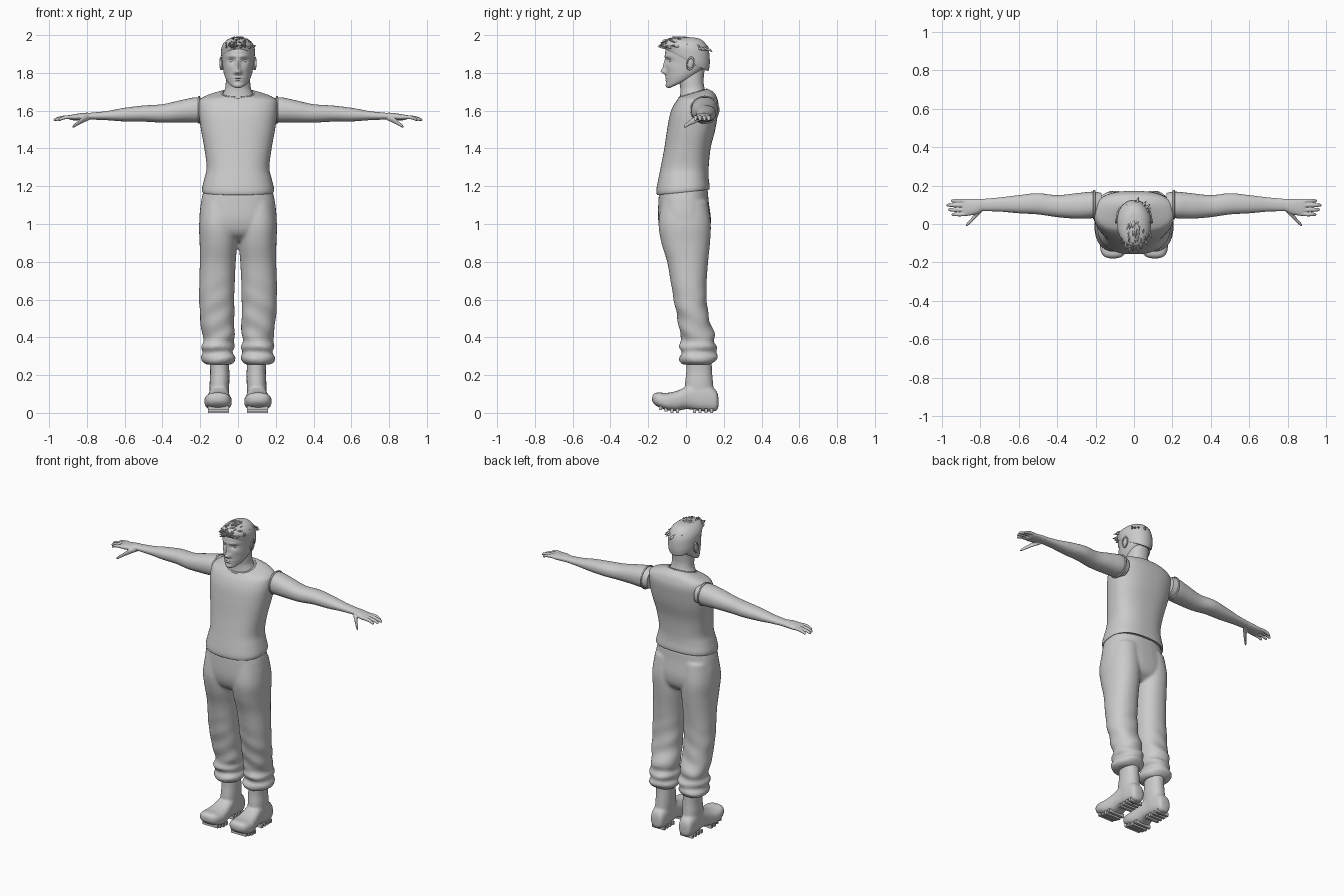
import bpy, bmesh, math, random
from math import cos, sin, pi, exp
from mathutils import Vector, Matrix

if "Cube" in bpy.data.objects:
    bpy.data.objects.remove(bpy.data.objects["Cube"])

random.seed(4)


def catmull(p, t):
    """Smoothly interpolate a list of equal-length tuples at parameter t."""
    i = min(int(t), len(p) - 2)
    f = t - i
    a, b, c, d = p[max(i - 1, 0)], p[i], p[i + 1], p[min(i + 2, len(p) - 1)]
    return [0.5 * (2 * q + (r - o) * f + (2 * o - 5 * q + 4 * r - s) * f * f
                   + (3 * q - o - 3 * r + s) * f ** 3) for o, q, r, s in zip(a, b, c, d)]


def loft(bm, secs, axis='z', n=48, steps=6, p=2.2, taper=0):
    """Skin superellipse rings (pos, a0, a1, b0, b1[, tilt]) stacked along an axis."""
    secs = [tuple(s) + (0,) * (6 - len(s)) for s in secs]
    rings = []
    for k in range((len(secs) - 1) * steps + 1):
        t, a0, a1, b0, b1, tilt = catmull(secs, k / steps)
        ring = []
        for j in range(n):
            c, s = cos(2 * pi * j / n), sin(2 * pi * j / n)
            u = math.copysign(abs(c) ** (2 / p), c) * (1 + taper * s)
            v = math.copysign(abs(s) ** (2 / p), s)
            a = (a0 + a1) / 2 + u * (a1 - a0) / 2
            b = (b0 + b1) / 2 + v * (b1 - b0) / 2
            w = t + tilt * v * (b1 - b0) / 2
            co = {'z': (a, b, w), 'x': (w, a, b), 'y': (a, w, b)}[axis]
            ring.append(bm.verts.new(co))
        rings.append(ring)
    for r, q in zip(rings, rings[1:]):
        for j in range(n):
            bm.faces.new((r[j], r[(j + 1) % n], q[(j + 1) % n], q[j]))
    bm.faces.new(rings[0])
    bm.faces.new(rings[-1])


def finish(bm, name, voxel=0, mirror=False, smooth=3):
    """Turn a bmesh into an object, optionally fused by remesh and mirrored in x."""
    bmesh.ops.recalc_face_normals(bm, faces=bm.faces)
    me = bpy.data.meshes.new(name)
    bm.to_mesh(me)
    bm.free()
    for f in me.polygons:
        f.use_smooth = True
    me.set_sharp_from_angle(angle=math.radians(50))
    ob = bpy.data.objects.new(name, me)
    bpy.context.collection.objects.link(ob)
    if voxel:
        m = ob.modifiers.new("fuse", 'REMESH')
        m.mode, m.voxel_size, m.use_smooth_shade = 'VOXEL', voxel, True
        m = ob.modifiers.new("soften", 'SMOOTH')
        m.iterations = smooth
    if mirror:
        ob.modifiers.new("mirror", 'MIRROR').use_mirror_merge = False
    return ob


def sym(z, h, y0, y1, tilt=0):
    return (z, -h, h, y0, y1, tilt)


def torus(name, loc, rot, scale, minor, mirror=False):
    bpy.ops.mesh.primitive_torus_add(major_segments=48, minor_segments=8, major_radius=1,
                                     minor_radius=minor)
    ob = bpy.context.object
    ob.name = name
    ob.data.transform(Matrix.LocRotScale(Vector(loc), rot, Vector(scale)))
    bpy.ops.object.shade_smooth()
    if mirror:
        ob.modifiers.new("mirror", 'MIRROR').use_mirror_merge = False


# Sleeveless shirt with trims
bm = bmesh.new()
loft(bm, [sym(1.176, .178, -.144, .115, .1), sym(1.168, .187, -.153, .123, .1),
          sym(1.19, .19, -.157, .125, .08), sym(1.24, .178, -.147, .12, .03),
          sym(1.30, .166, -.134, .12), sym(1.40, .178, -.115, .13),
          sym(1.50, .196, -.10, .155), sym(1.58, .207, -.085, .168),
          sym(1.63, .209, -.065, .172), sym(1.66, .2, -.048, .165, .05),
          sym(1.68, .16, -.04, .15, .15), sym(1.692, .1, -.038, .118, .28),
          sym(1.69, .08, -.03, .105, .3)], n=64, steps=5, p=2.45, taper=.03)
finish(bm, "shirt")
rx = Matrix.Rotation(.29, 3, 'X').to_quaternion()
ry = Matrix.Rotation(pi / 2, 3, 'Y').to_quaternion()
torus("collar_trim", (0, .038, 1.69), rx, (.086, .077, .08), .07)
torus("armhole_trim", (.207, .1, 1.605), ry, (.07, .073, .09), .06, True)

# Trousers: hips and both legs fused, with bunched cuffs
bm = bmesh.new()
loft(bm, [sym(1.185, .18, -.14, .115), sym(1.12, .195, -.146, .12), sym(1.02, .204, -.147, .132),
          sym(.95, .18, -.125, .118), sym(.908, .09, -.07, .07)], p=2.4)
leg = [(1.12, .0, .19, -.13, .115), (1.0, .002, .206, -.145, .131), (.9, .004, .203, -.13, .127),
       (.8, .012, .202, -.10, .117), (.7, .017, .205, -.082, .11), (.6, .02, .206, -.065, .11),
       (.5, .02, .2, -.045, .122), (.42, .018, .19, -.032, .15), (.38, .025, .184, -.024, .15),
       (.35, .016, .194, -.036, .165), (.32, .027, .184, -.024, .157), (.295, .014, .196, -.037, .168),
       (.27, .022, .19, -.03, .152), (.255, .04, .165, -.01, .13)]
for s in (1, -1):
    loft(bm, [(z, s * a, s * b, c, d) for z, a, b, c, d in leg])
# creases deepen towards the ankle
for v in bm.verts:
    k = max(0, min(1, (.75 - v.co.z) / .35))
    v.co.y += .004 * k * sin(55 * v.co.z + 30 * abs(v.co.x))
    v.co.x += .003 * k * sin(48 * v.co.z + 25 * v.co.y)
finish(bm, "trousers", voxel=.009, smooth=2)

# Boots with upturned toes
bm = bmesh.new()
loft(bm, [(.3, .048, .152, .003, .135), (.22, .046, .147, .002, .138), (.16, .046, .15, -.005, .143),
          (.08, .05, .15, -.01, .15)])
loft(bm, [(.172, .08, .12, .035, .08), (.158, .06, .143, .01, .12), (.1, .05, .152, .008, .16),
          (.05, .05, .152, .014, .16), (0, .045, .157, .02, .138), (-.05, .038, .168, .01, .116),
          (-.1, .033, .178, .014, .106), (-.145, .042, .172, .03, .108), (-.168, .06, .156, .046, .103),
          (-.179, .088, .13, .062, .088)], axis='y', p=2.6)
finish(bm, "boots", voxel=.007, mirror=True)

# Sole treads
bm = bmesh.new()
for i in range(10):
    y = -.135 + i * .03
    if -.02 < y < .03:
        continue
    z = .011 + max(0, -.08 - y) * .28
    w = .045 if y > 0 else .055
    bmesh.ops.create_cube(bm, size=1, matrix=Matrix.LocRotScale(
        Vector((.103, y, z)), None, Vector((2 * w, .016, .022))))
finish(bm, "sole_treads", mirror=True)

# Arms
bm = bmesh.new()
loft(bm, [(.17, .038, .162, 1.545, 1.66), (.22, .03, .168, 1.538, 1.671), (.30, .028, .16, 1.538, 1.656),
          (.40, .036, .15, 1.537, 1.634), (.50, .05, .16, 1.542, 1.627), (.60, .056, .15, 1.543, 1.615),
          (.70, .065, .138, 1.55, 1.597), (.79, .067, .13, 1.553, 1.588)], axis='x')
finish(bm, "arms", mirror=True)

# Hands: palm, fingers and thumb fused
bm = bmesh.new()
loft(bm, [(.765, .071, .128, 1.556, 1.586), (.79, .066, .131, 1.552, 1.589), (.82, .052, .131, 1.55, 1.588),
          (.87, .042, .131, 1.549, 1.581), (.892, .047, .127, 1.553, 1.576)], axis='x', n=32)


def finger(path):
    loft(bm, [(x, y - r, y + r, z - r, z + r) for x, y, z, r in path], axis='x', n=16, steps=5)


for y, tip in ((.05, .95), (.074, .968), (.098, .976), (.121, .953)):
    finger([(.86, y * .9 + .009, 1.566, .010), (.90, y, 1.566, .0102), ((.9 + tip) / 2, y, 1.562, .0095),
            (tip - .007, y, 1.553, .0078), (tip, y, 1.551, .003)])
finger([(.785, .085, 1.565, .014), (.82, .05, 1.552, .016), (.848, .018, 1.533, .0115),
        (.868, -.002, 1.52, .009), (.876, -.009, 1.514, .003)])
finish(bm, "hands", voxel=.0036, mirror=True, smooth=2)

# Neck
bm = bmesh.new()
loft(bm, [sym(1.65, .095, -.035, .12), sym(1.69, .08, -.03, .108), sym(1.72, .068, -.03, .098),
          sym(1.76, .064, -.035, .093), sym(1.83, .06, -.03, .1)])
finish(bm, "neck")

# Head, with facial features pushed out of the front as soft bumps (x, z, width, height, depth)
bm = bmesh.new()
loft(bm, [sym(1.748, .03, -.08, .03, .5), sym(1.758, .056, -.098, .065, .42), sym(1.785, .071, -.103, .088, .3),
          sym(1.815, .078, -.105, .104, .15), sym(1.85, .082, -.106, .114), sym(1.89, .085, -.11, .118),
          sym(1.92, .084, -.108, .115), sym(1.95, .073, -.095, .102), sym(1.975, .05, -.06, .075),
          sym(1.983, .015, -.02, .035)], n=96, steps=10, p=2.15, taper=.12)
bumps = [(0, 1.808, .011, .011, .022), (0, 1.838, .008, .022, .015), (.013, 1.802, .006, .007, .010),
         (.03, 1.888, .02, .007, .005), (.033, 1.865, .014, .010, -.011), (0, 1.773, .019, .004, .006),
         (0, 1.761, .015, .004, .006), (0, 1.767, .021, .002, -.004), (0, 1.733, .017, .010, .007),
         (.05, 1.83, .016, .015, .004)]
for v in bm.verts:
    if v.co.y < -.02:
        x, z = abs(v.co.x), v.co.z
        v.co.y -= sum(d * exp(-((x - bx) / w) ** 2 / 2 - ((z - bz) / h) ** 2 / 2)
                      for bx, bz, w, h, d in bumps)
finish(bm, "head")

# Eyes
bm = bmesh.new()
bmesh.ops.create_uvsphere(bm, u_segments=20, v_segments=12, radius=.0145,
                          matrix=Matrix.Translation((.033, -.075, 1.865)))
finish(bm, "eyes", mirror=True)

# Ears: flattened shell plus rim
tilt = Matrix.Rotation(-.2, 3, 'X') @ Matrix.Rotation(.2, 3, 'Z')
bm = bmesh.new()
bmesh.ops.create_uvsphere(bm, u_segments=20, v_segments=12, radius=1, matrix=Matrix.LocRotScale(
    Vector((.085, .022, 1.847)), tilt.to_quaternion(), Vector((.007, .019, .034))))
finish(bm, "ears", mirror=True)
torus("ear_rims", (.09, .024, 1.85), (tilt @ Matrix.Rotation(pi / 2, 3, 'Y')).to_quaternion(),
      (.031, .018, .025), .18, True)

# Hair cap with the hairline high in front and low behind
bm = bmesh.new()
loft(bm, [sym(1.862, .083, -.10, .117, -.5), sym(1.875, .087, -.108, .122, -.47),
          sym(1.90, .089, -.113, .126, -.36), sym(1.935, .087, -.119, .121, -.15),
          sym(1.965, .07, -.108, .1, -.05), sym(1.983, .042, -.07, .065), sym(1.988, .01, -.02, .02)],
     p=2.1, taper=.04)
finish(bm, "hair_cap")

# Hair tufts: tapered strands combed forward over the brow and down behind
cu = bpy.data.curves.new("hair_tufts", 'CURVE')
cu.dimensions, cu.bevel_depth, cu.bevel_resolution, cu.resolution_u = '3D', .010, 1, 3
cu.use_fill_caps = True
for i in range(100):
    az, el = random.uniform(0, 2 * pi), random.uniform(.45, 1.45)
    if i < 26:
        az, el = random.uniform(-2.2, -.95), random.uniform(.5, .9)
    out = Vector((cos(az) * cos(el), sin(az) * cos(el), sin(el)))
    base = Vector((out.x * .084, .004 + out.y * .118, 1.893 + out.z * .09))
    flow = Vector((random.uniform(-.35, .35), -1, .05)) if base.y < .05 else Vector((out.x, .6, -.6))
    length = random.uniform(.035, .055) * (.75 if base.y > .05 else 1)
    pts = [base - out * .006, base + out * .006 + flow * length * .5, base + out * .008 + flow * length]
    sp = cu.splines.new('NURBS')
    sp.points.add(2)
    sp.use_endpoint_u, sp.order_u = True, 3
    for pt, co, r in zip(sp.points, pts, (.9, .8, .12)):
        pt.co = (co.x, max(co.y, -.178), min(co.z, 1.99), 1)
        pt.radius = r
hair = bpy.data.objects.new("hair_tufts", cu)
bpy.context.collection.objects.link(hair)
bpy.ops.object.select_all(action='DESELECT')
hair.select_set(True)
bpy.context.view_layer.objects.active = hair
bpy.ops.object.convert(target='MESH')
